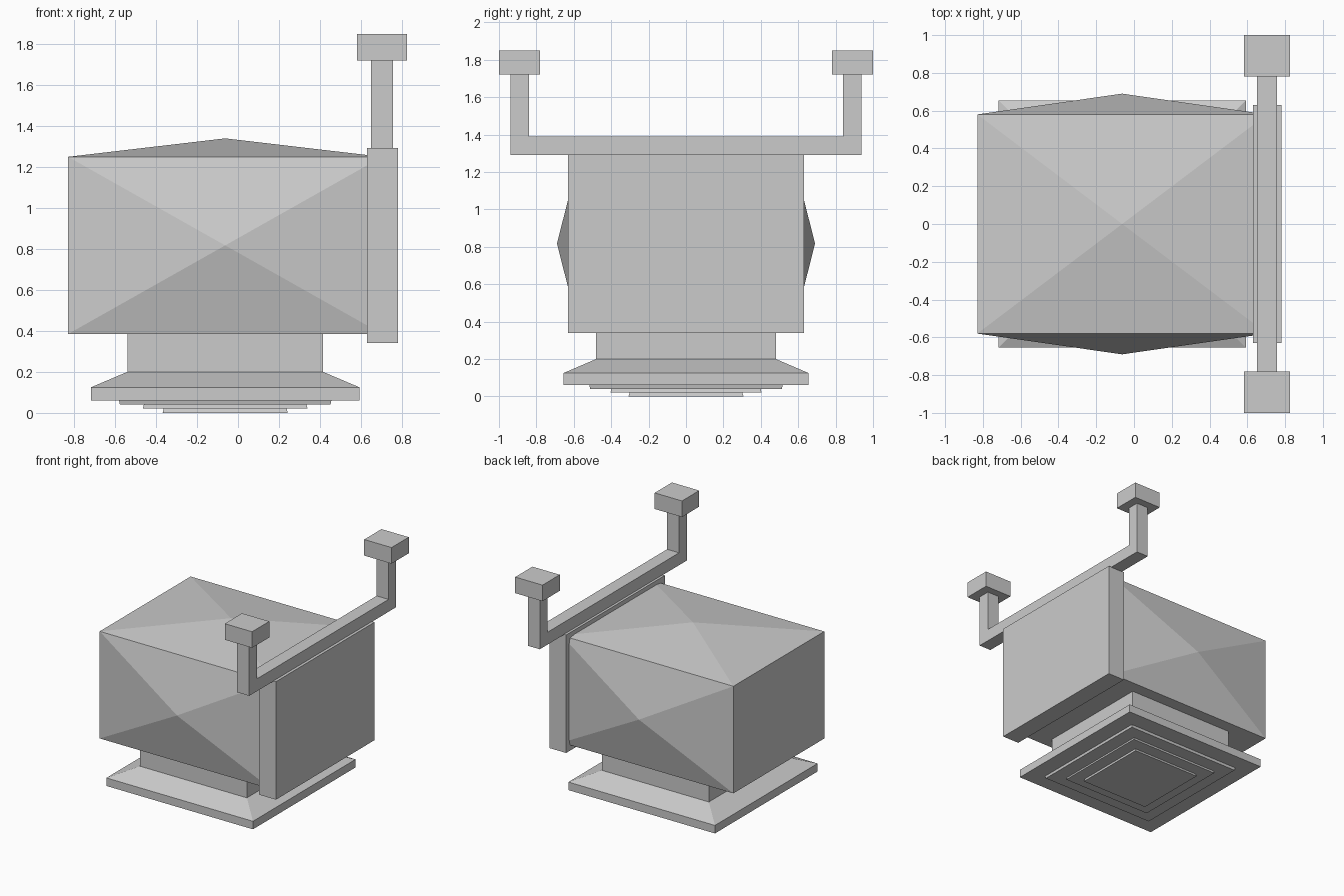
import bpy, bmesh

if "Cube" in bpy.data.objects:
    bpy.data.objects.remove(bpy.data.objects["Cube"])

CX = -0.0625  # centre line of body and pedestal


def finish(name, bm):
    bmesh.ops.recalc_face_normals(bm, faces=bm.faces)
    me = bpy.data.meshes.new(name)
    bm.to_mesh(me)
    bm.free()
    ob = bpy.data.objects.new(name, me)
    bpy.context.collection.objects.link(ob)
    return ob


def box_bm(x0, x1, y0, y1, z0, z1):
    bm = bmesh.new()
    bmesh.ops.create_cube(bm, size=1)
    for v in bm.verts:
        v.co.x = x0 if v.co.x < 0 else x1
        v.co.y = y0 if v.co.y < 0 else y1
        v.co.z = z0 if v.co.z < 0 else z1
    bm.normal_update()
    return bm


def box(name, *b):
    return finish(name, box_bm(*b))


def stack(name, rings):
    """Loft rectangles given as (half x, half y, z)."""
    bm = bmesh.new()
    loops = [[bm.verts.new((CX + sx * hx, sy * hy, z))
              for sx, sy in ((-1, -1), (1, -1), (1, 1), (-1, 1))]
             for hx, hy, z in rings]
    for a, b in zip(loops, loops[1:]):
        for i in range(4):
            j = (i + 1) % 4
            bm.faces.new((a[i], a[j], b[j], b[i]))
    bm.faces.new(loops[0])
    bm.faces.new(loops[-1])
    return finish(name, bm)


# Body with shallow pyramids on the top, front and back
bm = box_bm(CX - 0.767, CX + 0.767, -0.58, 0.58, 0.385, 1.25)
for f in list(bm.faces):
    n = f.normal.copy()
    rise = 0.11 if abs(n.y) > 0.5 else 0.09 if n.z > 0.5 else 0
    if rise:
        tip = f.calc_center_median() + n * rise
        bmesh.ops.poke(bm, faces=[f])["verts"][0].co = tip
finish("body", bm)

# Side plate
box("side_plate", 0.63, 0.78, -0.63, 0.63, 0.34, 1.293)

# Pedestal: neck, flared foot and stepped underside
stack("pedestal", [
    (0.305, 0.308, 0.0), (0.30, 0.30, 0.022),
    (0.402, 0.403, 0.022), (0.397, 0.40, 0.04),
    (0.514, 0.512, 0.04), (0.518, 0.517, 0.06),
    (0.655, 0.655, 0.06), (0.655, 0.655, 0.125),
    (0.478, 0.48, 0.2), (0.478, 0.48, 0.386)])

# Handle bar: U-shaped profile extruded along x
prof = [(-0.938, 1.29), (0.938, 1.29), (0.938, 1.72), (0.84, 1.72),
        (0.84, 1.39), (-0.84, 1.39), (-0.84, 1.72), (-0.938, 1.72)]
bm = bmesh.new()
face = bm.faces.new([bm.verts.new((0.65, y, z)) for y, z in prof])
ext = bmesh.ops.extrude_face_region(bm, geom=[face], use_keep_orig=True)
for v in ext["geom"]:
    if isinstance(v, bmesh.types.BMVert):
        v.co.x = 0.757
finish("handle_bar", bm)

# End caps
for name, s in (("front_cap", -1), ("back_cap", 1)):
    y0, y1 = sorted((s * 0.78, s * 1.0))
    box(name, 0.582, 0.826, y0, y1, 1.72, 1.85)
